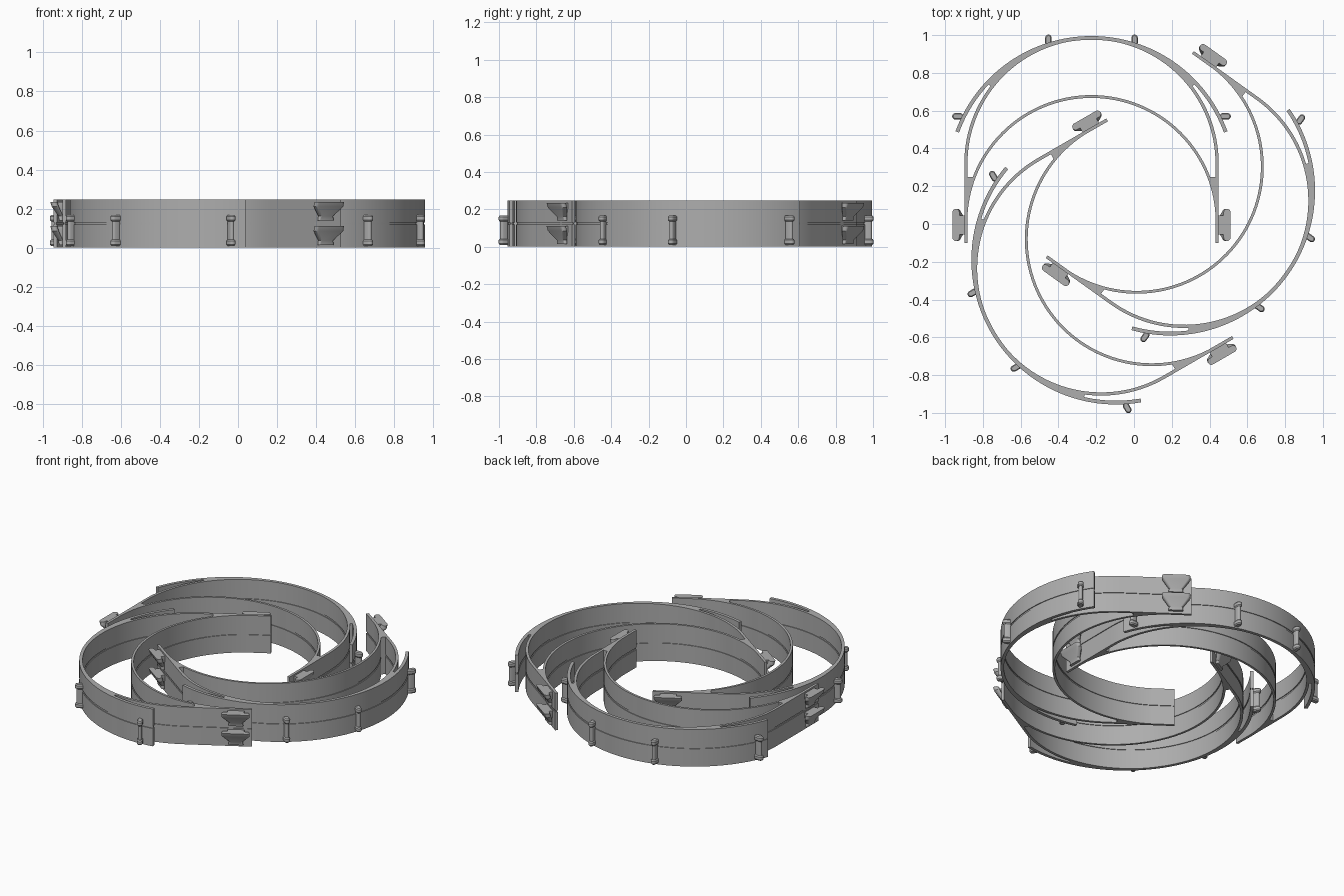
import bpy, bmesh
from math import sin, cos, pi, radians
from mathutils import Vector, Matrix

old = bpy.data.objects.get("Cube")
if old:
    bpy.data.objects.remove(old, do_unlink=True)

grey = bpy.data.materials.new("plain_grey")
grey.use_nodes = True
GREY = (0.42, 0.42, 0.42, 1)
grey.diffuse_color = GREY
grey.node_tree.nodes["Principled BSDF"].inputs["Base Color"].default_value = GREY

HEIGHT, GROOVE_LOW, GROOVE_HIGH, GROOVE_DEPTH = 0.246, 0.118, 0.130, 0.005
HALF = 0.665                      # half width of a strap and radius of its arches
OUTER_Y, INNER_Y = 0.42, 0.11     # arch centres above the leg ends
CRADLE_Y, CRADLE_R = 0.329, 0.756


def arc(cy, r, a0, a1, n=64):
    angles = [radians(a0 + (a1 - a0) * i / n) for i in range(n + 1)]
    return [Vector((r * cos(a), cy + r * sin(a))) for a in angles]


def loft(bm, rings):
    """Join equal rings of points into a closed solid."""
    vs = [[bm.verts.new(p) for p in ring] for ring in rings]
    n = len(vs[0])
    for a, b in zip(vs, vs[1:]):
        for i in range(n):
            j = (i + 1) % n
            bm.faces.new((a[i], a[j], b[j], b[i]))
    bm.faces.new(vs[0])
    bm.faces.new(vs[-1][::-1])


def band(bm, outer, inner):
    """Upright strip between two plan paths, grooved at mid height on both faces."""
    side = [(0, 0), (0, GROOVE_LOW), (1, GROOVE_LOW),
            (1, GROOVE_HIGH), (0, GROOVE_HIGH), (0, HEIGHT)]
    rings = []
    for o, i in zip(outer, inner):
        step = (i - o).normalized() * GROOVE_DEPTH
        ring = [(*(o + step * d), z) for d, z in side]
        ring += [(*(i - step * d), z) for d, z in reversed(side)]
        rings.append(ring)
    loft(bm, rings)


def strip(bm, path, thick):
    """Band of even thickness along a path."""
    outer, inner = [], []
    for k, p in enumerate(path):
        t = (path[min(k + 1, len(path) - 1)] - path[max(k - 1, 0)]).normalized()
        n = Vector((t.y, -t.x)) * thick / 2
        outer.append(p + n)
        inner.append(p - n)
    band(bm, outer, inner)


def stadium(center, axis, half_len, half_wid, z, n=8):
    """Rounded bar outline in plan."""
    u = Vector(axis).normalized()
    v = Vector((-u.y, u.x))
    pts = []
    for end in (1, -1):
        for i in range(n + 1):
            a = -pi / 2 + pi * i / n
            p = Vector(center) + end * (u * (half_len - half_wid + half_wid * cos(a))
                                        + v * half_wid * sin(a))
            pts.append((p.x, p.y, z))
    return pts


def make_mesh(name, build):
    bm = bmesh.new()
    build(bm)
    bmesh.ops.recalc_face_normals(bm, faces=bm.faces)
    me = bpy.data.meshes.new(name)
    bm.to_mesh(me)
    bm.free()
    me.materials.append(grey)
    return me


# Outer arch with straight legs
def outer_arch(bm):
    path = [Vector((HALF, 0)), Vector((HALF, 0.2))]
    path += arc(OUTER_Y, HALF, 0, 180) + [Vector((-HALF, 0.2)), Vector((-HALF, 0))]
    strip(bm, path, 0.017)


# Inner arch, and the wedges where it leaves the legs
def inner_arch(bm):
    strip(bm, arc(INNER_Y, HALF, 0, 180), 0.015)
    for s in (1, -1):
        curve = [Vector((s * p.x, p.y)) for p in arc(INNER_Y, HALF, 1, 21, 12)]
        band(bm, [Vector((s * (HALF + 0.006), p.y)) for p in curve], curve)


# Outer cradle with free ends, fused to the outer arch over its crown
def cradle(bm):
    strip(bm, arc(CRADLE_Y, CRADLE_R, 20, 160), 0.02)
    crown = arc(CRADLE_Y, CRADLE_R, 43, 137)
    base = Vector((0, OUTER_Y))
    band(bm, crown, [base + (p - base).normalized() * (HALF - 0.006) for p in crown])


# Pegs: a post with a rounded cap near each end
def pegs(bm):
    spots = [(s * x, y, ax) for s in (1, -1)
             for x, y, ax in ((0.228, 1.073, (0, 1)), (0.708, 0.67, (1, 0)))]
    for x, y, axis in spots:
        c = Vector((x, y))
        for z in (0.01, 0.135):
            loft(bm, [stadium(c, axis, h, w, z + dz) for h, w, dz in
                      ((0.024, 0.012, 0), (0.030, 0.017, 0.007),
                       (0.030, 0.017, 0.025), (0.024, 0.012, 0.032))])
        loft(bm, [stadium(c, axis, 0.022, 0.012, z) for z in (0.03, 0.15)])


# Hooks: flared bars standing off each leg, one above the other
def hooks(bm):
    layers = ((0.0, 0.045, 0.010, 0.016), (0.022, 0.042, 0.012, 0.018),
              (0.070, 0.085, 0.018, 0.045), (0.095, 0.085, 0.018, 0.053))
    neck = ((0.0, 0.035), (0.022, 0.035), (0.070, 0.050), (0.095, 0.050))
    for s in (1, -1):
        for z in (0.015, 0.14):
            loft(bm, [stadium((s * (HALF + d), 0.095), (0, 1), h, w, z + dz)
                      for dz, h, w, d in layers])
            loft(bm, [[(s * x, 0.095 + y, z + dz) for x, y in
                       ((HALF, -h), (HALF + d, -h), (HALF + d, h), (HALF, h))]
                      for (dz, h), (_, _, _, d) in zip(neck, layers)])


parts = {"outer_arch": outer_arch, "inner_arch": inner_arch, "cradle": cradle,
         "pegs": pegs, "hooks": hooks}
meshes = {name: make_mesh(name, fn) for name, fn in parts.items()}

# Three interlocked straps: name, middle of the leg ends, turn
units = (("back", -0.225, -0.10, 0), ("right", -0.075, 0.3675, -125.6),
         ("left", 0.19, -0.025, 120))
made = []
for label, x, y, turn in units:
    for name, me in meshes.items():
        ob = bpy.data.objects.new(label + "_" + name, me)
        ob.matrix_world = Matrix.Translation((x, y, 0)) @ Matrix.Rotation(radians(turn), 4, "Z")
        bpy.context.collection.objects.link(ob)
        made.append(ob)

bpy.ops.object.select_all(action="DESELECT")
for ob in made[:len(meshes)]:
    ob.select_set(True)
bpy.context.view_layer.objects.active = made[0]
bpy.ops.object.shade_smooth_by_angle(angle=radians(30))
